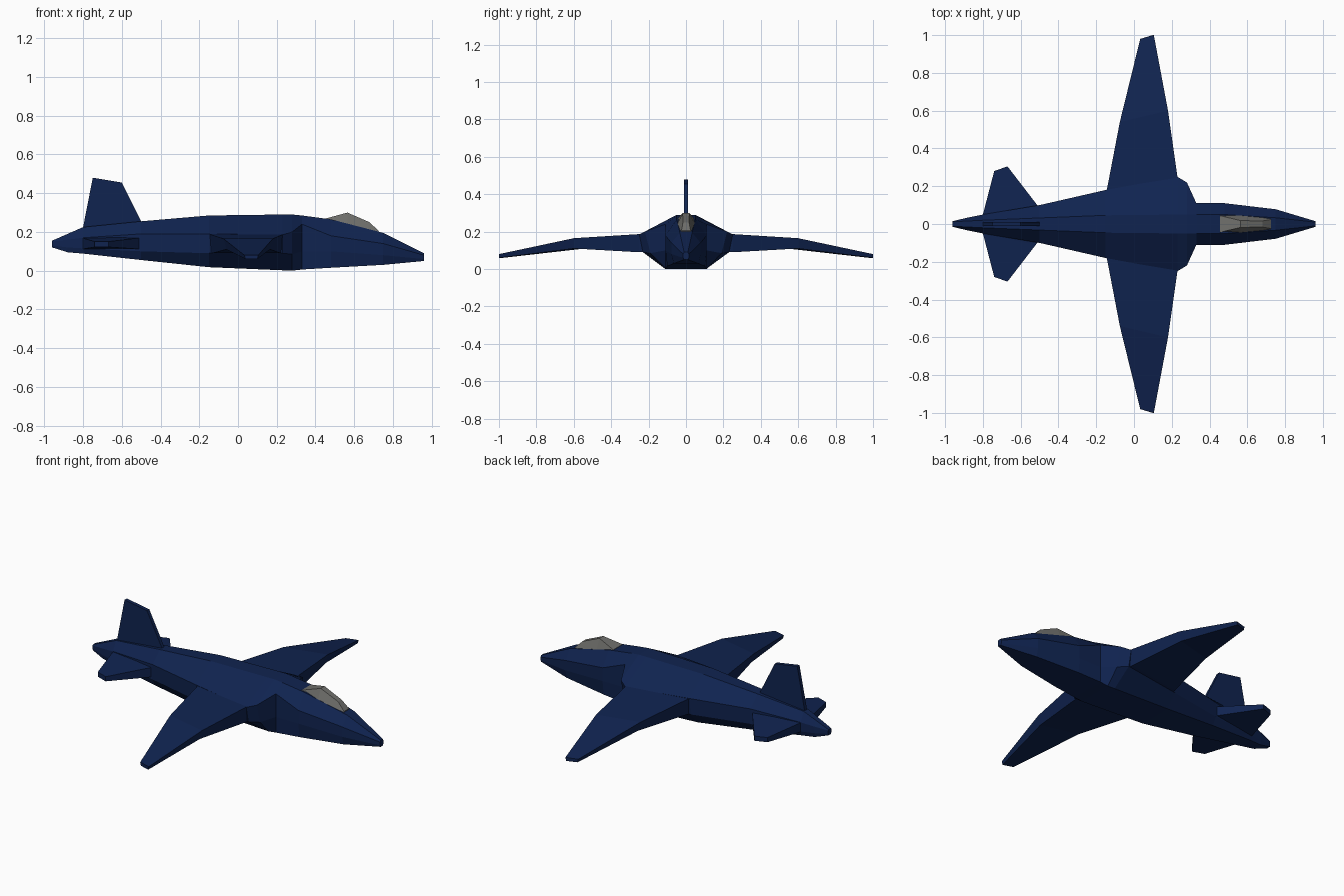
import bpy, bmesh


def material(name, rgb):
    m = bpy.data.materials.new(name)
    m.diffuse_color = (*rgb, 1)
    return m


NAVY = material("navy_paint", (0.005, 0.017, 0.08))
GLASS = material("canopy_glass", (0.16, 0.16, 0.15))


def loft(name, rings, mat, mirror=False):
    """Skin a list of equal-length point rings and cap both ends."""
    bm = bmesh.new()
    vs = [[bm.verts.new(p) for p in ring] for ring in rings]
    n = len(vs[0])
    for a, b in zip(vs, vs[1:]):
        for i in range(n):
            j = (i + 1) % n
            bm.faces.new((a[i], a[j], b[j], b[i]))
    bm.faces.new(vs[0])
    bm.faces.new(vs[-1])
    bmesh.ops.recalc_face_normals(bm, faces=bm.faces)
    mesh = bpy.data.meshes.new(name)
    bm.to_mesh(mesh)
    bm.free()
    mesh.materials.append(mat)
    ob = bpy.data.objects.new(name, mesh)
    bpy.context.collection.objects.link(ob)
    if mirror:
        mod = ob.modifiers.new("mirror", 'MIRROR')
        mod.use_axis = (False, True, False)
        mod.use_bisect_axis = (False, False, False)
        mod.use_mirror_merge = False
    return ob


def symmetric(x, half):
    """Closed ring at x from (y, z) points of the +y half, top to bottom."""
    return [(x, y, z) for y, z in half] + [(x, -y, z) for y, z in reversed(half)]


def panel(y, x_rear, x_front, top, bottom, sweep=0.0, inset=0.0):
    """Four-sided aerofoil section; sweep moves the front corner outboard."""
    return [(x_rear, y - sweep, top), (x_front, y, top),
            (x_front - inset, y, bottom), (x_rear + inset, y - sweep, bottom)]


# fuselage: x, then top edge, upper side, lower side, bottom edge
body = [
    (0.96, (0.010, 0.090), (0.015, 0.08), (0.015, 0.06), (0.010, 0.050)),
    (0.75, (0.033, 0.195), (0.078, 0.14), (0.078, 0.08), (0.065, 0.030)),
    (0.48, (0.050, 0.265), (0.110, 0.18), (0.110, 0.10), (0.100, 0.015)),
    (0.33, (0.050, 0.285), (0.110, 0.24), (0.110, 0.10), (0.110, 0.006)),
    (0.28, (0.050, 0.290), (0.220, 0.20), (0.190, 0.085), (0.110, 0.000)),
    (0.23, (0.050, 0.290), (0.250, 0.185), (0.230, 0.09), (0.110, 0.002)),
    (-0.15, (0.046, 0.285), (0.180, 0.19), (0.170, 0.09), (0.105, 0.018)),
    (-0.50, (0.032, 0.255), (0.100, 0.19), (0.100, 0.10), (0.075, 0.055)),
    (-0.80, (0.020, 0.225), (0.050, 0.17), (0.050, 0.115), (0.040, 0.088)),
    (-0.88, (0.016, 0.190), (0.034, 0.16), (0.034, 0.12), (0.028, 0.095)),
    (-0.96, (0.012, 0.155), (0.015, 0.15), (0.015, 0.13), (0.012, 0.120)),
]
loft("fuselage", [symmetric(x, half) for x, *half in body], NAVY)

# cockpit canopy
glazing = [
    (0.455, (0.044, 0.270), (0.046, 0.250)),
    (0.565, (0.018, 0.300), (0.046, 0.240)),
    (0.680, (0.016, 0.250), (0.038, 0.205)),
    (0.725, (0.024, 0.206), (0.032, 0.190)),
]
loft("canopy", [symmetric(x, half) for x, *half in glazing], GLASS)

# main wings, drooping outboard of the mid span
loft("main_wings", [
    panel(0.15, -0.155, 0.24, 0.192, 0.09, 0.0, 0.01),
    panel(0.25, -0.142, 0.23, 0.187, 0.09, 0.06, 0.01),
    panel(0.60, -0.075, 0.18, 0.165, 0.11, 0.06, 0.015),
    panel(1.00, 0.033, 0.105, 0.08, 0.06, 0.02, 0.005),
], NAVY, mirror=True)

# tailplanes
loft("tailplanes", [
    panel(0.03, -0.80, -0.46, 0.175, 0.11),
    panel(0.11, -0.80, -0.52, 0.168, 0.112, 0.06),
    panel(0.305, -0.74, -0.67, 0.15, 0.122, 0.025),
], NAVY, mirror=True)

# upright tail fin
fin = [(-0.80, 0.18), (-0.50, 0.20), (-0.50, 0.255), (-0.60, 0.455),
       (-0.75, 0.48), (-0.80, 0.225)]
loft("tail_fin", [[(x, y, z) for x, z in fin] for y in (-0.011, 0.011)], NAVY)
